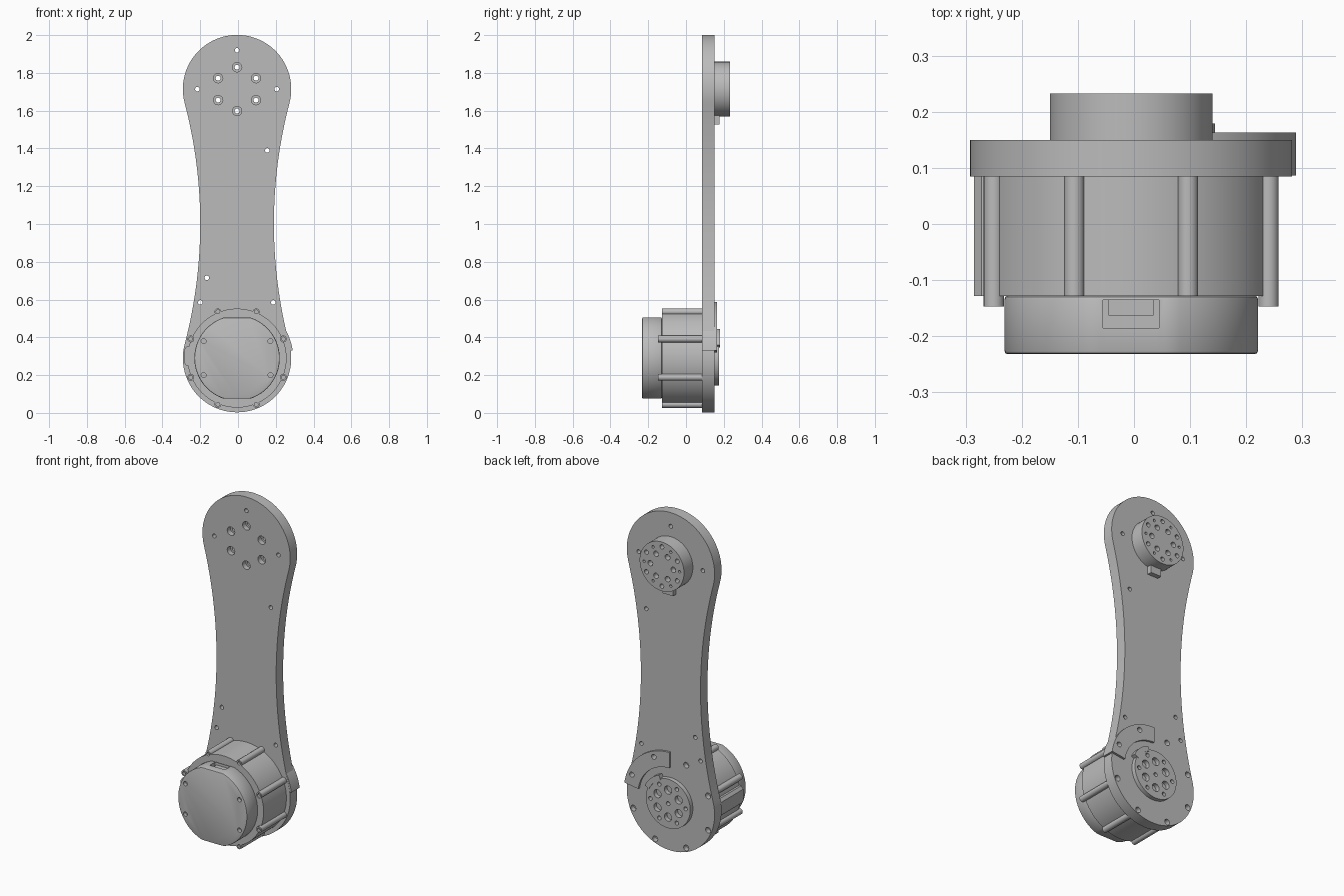
import bpy, bmesh
from math import sin, cos, pi, radians, sqrt, atan2

if "Cube" in bpy.data.objects:
    bpy.data.objects.remove(bpy.data.objects["Cube"])

grey = bpy.data.materials.new("machined grey")
grey.use_nodes = True
grey.diffuse_color = (0.5, 0.5, 0.5, 1)
grey.node_tree.nodes["Principled BSDF"].inputs["Base Color"].default_value = (0.5, 0.5, 0.5, 1)

CX, LOW, HIGH = -0.005, 0.29, 1.714      # joint axes
FRONT, BACK = 0.085, 0.15                # plate faces


def arc(cx, cz, r, a0, a1, n):
    return [(cx + r * cos(radians(a0 + (a1 - a0) * i / n)),
             cz + r * sin(radians(a0 + (a1 - a0) * i / n))) for i in range(n + 1)]


def circle(cx, cz, r, n=64):
    return arc(cx, cz, r, 0, 360, n)[:-1]


def ring(cz, r, count, start=0):
    """Positions evenly spaced around a joint axis."""
    return [(CX + r * cos(radians(start) + 2 * pi * i / count),
             cz + r * sin(radians(start) + 2 * pi * i / count)) for i in range(count)]


def add_prism(bm, pts, y0, y1):
    face = bm.faces.new([bm.verts.new((x, y0, z)) for x, z in pts])
    out = bmesh.ops.extrude_face_region(bm, geom=[face])["geom"]
    for v in out:
        if isinstance(v, bmesh.types.BMVert):
            v.co.y = y1


def part(name, prisms):
    """Object made of outlines extruded along y."""
    bm = bmesh.new()
    for pts, y0, y1 in prisms:
        add_prism(bm, pts, y0, y1)
    bmesh.ops.recalc_face_normals(bm, faces=bm.faces[:])
    me = bpy.data.meshes.new(name)
    bm.to_mesh(me)
    bm.free()
    me.materials.append(grey)
    ob = bpy.data.objects.new(name, me)
    bpy.context.collection.objects.link(ob)
    return ob


def activate(ob):
    bpy.ops.object.select_all(action="DESELECT")
    ob.select_set(True)
    bpy.context.view_layer.objects.active = ob


def cut(ob, prisms):
    cutter = part("hole_cutter", prisms)
    cutter.hide_render = True
    mod = ob.modifiers.new("holes", "BOOLEAN")
    mod.operation, mod.solver, mod.object = "DIFFERENCE", "EXACT", cutter
    mod.use_self = True
    activate(ob)
    bpy.ops.object.modifier_apply(modifier=mod.name)
    bpy.data.objects.remove(cutter)


def holes(points, r, y0, y1):
    return [(circle(x, z, r, 16), y0, y1) for x, z in points]


def box(x0, x1, z0, z1):
    return [(x0, z0), (x1, z0), (x1, z1), (x0, z1)]


# Link plate: two round ends joined by tangent concave sides
R, WAIST = 0.287, 0.195
mid, half = (LOW + HIGH) / 2, (HIGH - LOW) / 2
side = (half ** 2 + WAIST ** 2 - R ** 2) / (2 * (R - WAIST))
tilt = atan2(half, WAIST + side) * 180 / pi
outline = arc(CX, HIGH, R, -tilt, 180 + tilt, 48)
outline += arc(CX - WAIST - side, mid, side, tilt, -tilt, 32)[1:-1]
outline += arc(CX, LOW, R, 180 - tilt, 360 + tilt, 48)
outline += arc(CX + WAIST + side, mid, side, 180 + tilt, 180 - tilt, 32)[1:-1]
plate = part("link_plate", [(outline, FRONT, BACK)])

upper_bolts = ring(HIGH, 0.116, 6, 30)
rim_bolts = ring(LOW, 0.265, 8, 22.5)
pin_holes = [(CX, 1.92), (-0.215, HIGH), (0.205, HIGH), (0.155, 1.39),
             (-0.165, 0.715), (-0.2, 0.585), (0.187, 0.585)]
cut(plate, holes(pin_holes, 0.012, 0, 0.3) + holes(upper_bolts, 0.013, 0, 0.3)
    + holes(upper_bolts, 0.025, 0, 0.115) + holes(rim_bolts, 0.017, 0.12, 0.3))

# Upper output hub with locating tab
hub = part("upper_hub", [(circle(CX, HIGH, 0.145), BACK, 0.233)])
cut(hub, holes(upper_bolts, 0.013, 0, 0.4)
    + holes(ring(HIGH, 0.075, 6), 0.016, 0.2, 0.4)
    + holes(ring(HIGH, 0.116, 6), 0.008, 0.2, 0.4))
part("upper_hub_tab", [(box(CX - 0.035, CX + 0.035, HIGH - 0.187, HIGH - 0.135), BACK, 0.178)])

# Lower output hub with bolt pattern and tab
lower = part("lower_hub", [(circle(CX, LOW, 0.145), BACK, 0.175)])
cut(lower, holes(ring(LOW, 0.08, 6, 30), 0.024, 0.14, 0.3)
    + holes(ring(LOW, 0.115, 6), 0.012, 0.14, 0.3)
    + holes([(CX, LOW)], 0.012, 0.14, 0.3))
part("lower_hub_tab", [(arc(CX, LOW, 0.165, 25, 70, 8) + arc(CX, LOW, 0.135, 70, 25, 8),
                        BACK, 0.179)])

# Curved stop bracket beside the lower hub
stop = part("stop_bracket", [(arc(CX, LOW, 0.297, 8, 90, 24) + arc(CX, LOW, 0.205, 90, 8, 24),
                              0.086, 0.163)])
cut(stop, holes(ring(LOW, 0.265, 8, 22.5), 0.015, 0.13, 0.3))

# Motor housing with ribs for the rim bolts
body = part("motor_body", [(circle(CX, LOW, 0.262, 96), -0.128, FRONT)])
cut(body, holes(rim_bolts, 0.01, -0.2, -0.1))
for i, (x, z) in enumerate(rim_bolts):
    long_rib = abs(x - CX) > 0.2
    y0 = -0.147 if long_rib else -0.128
    rib = part(f"housing_rib_{i + 1}", [(circle(x, z, 0.018, 24), y0, FRONT)])
    cut(rib, holes([(x, z)], 0.01, -0.2, y0 + 0.015))
part("housing_side_pad", [([(-0.25, 0.25), (-0.275, 0.25), (-0.285, 0.265), (-0.285, 0.335),
                            (-0.272, 0.352), (-0.25, 0.352)], -0.128, FRONT)])

# Rear cap of the motor: flats above and below, chamfered rim, connector slot
flat = 0.215
cap_pts = [(x, max(LOW - flat, min(LOW + flat, z))) for x, z in circle(CX, LOW, 0.226, 96)]
cap = part("motor_cap", [(cap_pts, -0.232, -0.128)])
bevel = cap.modifiers.new("rim", "BEVEL")
bevel.width, bevel.segments = 0.006, 2
bevel.limit_method, bevel.angle_limit = "ANGLE", radians(60)
activate(cap)
bpy.ops.object.modifier_apply(modifier=bevel.name)
cut(cap, holes(ring(LOW, 0.198, 4, 27)[:1] + [(CX - 0.177, LOW + 0.09), (CX - 0.177, LOW - 0.09),
                                             (CX + 0.177, LOW - 0.09)], 0.013, -0.3, -0.21)
    + [(box(CX - 0.05, CX + 0.05, LOW + 0.18, LOW + 0.3), -0.185, -0.135)])
part("connector", [(box(CX - 0.04, CX + 0.04, LOW + 0.17, LOW + 0.2), -0.163, -0.13)])

# Smooth round walls, crisp rims
for ob in bpy.context.scene.objects:
    if ob.type == "MESH" and ob.data.materials and ob.data.materials[0] == grey:
        activate(ob)
        bpy.ops.object.shade_smooth_by_angle(angle=radians(30))
